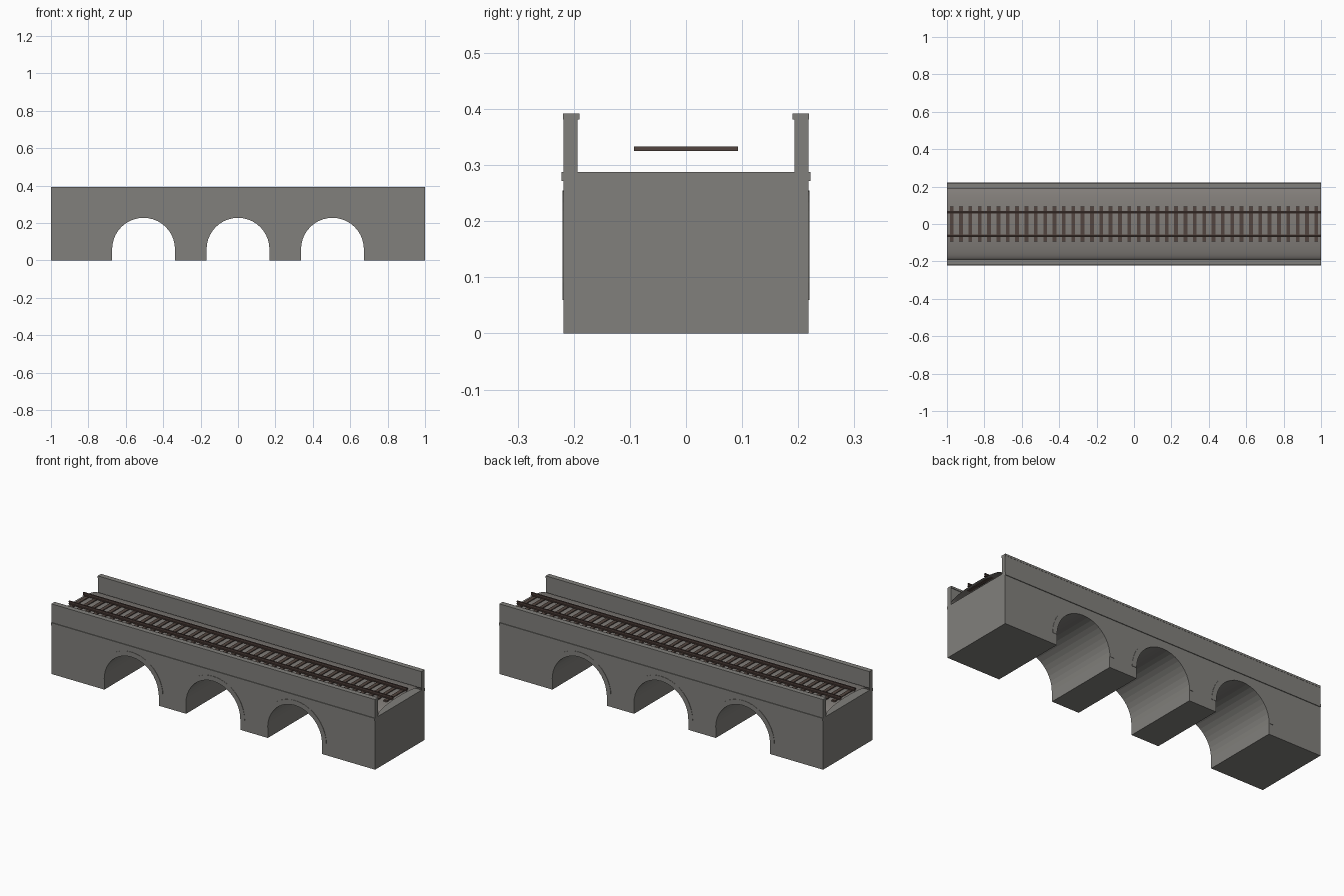
import bpy
import bmesh
from math import pi, cos, sin

if "Cube" in bpy.data.objects:
    bpy.data.objects.remove(bpy.data.objects["Cube"])


def material(name, rgb):
    m = bpy.data.materials.new(name)
    m.use_nodes = True
    m.diffuse_color = (*rgb, 1)
    bsdf = m.node_tree.nodes["Principled BSDF"]
    bsdf.inputs["Base Color"].default_value = (*rgb, 1)
    bsdf.inputs["Roughness"].default_value = 0.9
    return m


STONE = material("grey stone", (0.22, 0.215, 0.2))
GRAVEL = material("gravel", (0.22, 0.205, 0.19))
WOOD = material("dark wood", (0.085, 0.06, 0.05))
STEEL = material("rusty steel", (0.07, 0.045, 0.038))


def finish(name, bm, mat, recalc=True):
    if recalc:
        bmesh.ops.recalc_face_normals(bm, faces=bm.faces)
    mesh = bpy.data.meshes.new(name)
    bm.to_mesh(mesh)
    bm.free()
    mesh.materials.append(mat)
    ob = bpy.data.objects.new(name, mesh)
    bpy.context.collection.objects.link(ob)
    return ob


def box(name, lo, hi, mat):
    bm = bmesh.new()
    bmesh.ops.create_cube(bm, size=1)
    for v in bm.verts:
        v.co = [a + (b - a) * (c + 0.5) for a, b, c in zip(lo, hi, v.co)]
    return finish(name, bm, mat)


def extrude_y(name, outline, y0, y1, mat):
    """Solid from an x-z outline."""
    bm = bmesh.new()
    face = bm.faces.new([bm.verts.new((x, y0, z)) for x, z in outline])
    moved = bmesh.ops.extrude_face_region(bm, geom=[face])["geom"]
    for v in moved:
        if isinstance(v, bmesh.types.BMVert):
            v.co.y = y1
    bm.faces.ensure_lookup_table()
    if not face.is_valid or len(bm.faces) < len(outline) + 2:
        bm.faces.new([v for v in bm.verts if v.co.y == y0][:len(outline)])
    return finish(name, bm, mat)


def sweep_x(name, profile, mat, closed=False):
    """Open-ended strip of a y-z profile along the whole bridge."""
    bm = bmesh.new()
    rows = [[bm.verts.new((x, y, z)) for y, z in profile] for x in (-1, 1)]
    n = len(profile)
    for i in range(n if closed else n - 1):
        j = (i + 1) % n
        bm.faces.new((rows[0][i], rows[1][i], rows[1][j], rows[0][j]))
    return finish(name, bm, mat, recalc=closed)


SIDE, DECK = 0.218, 0.288
SPRING, RADIUS, STEPS = 0.06, 0.168, 20
CENTRES = (-0.505, 0, 0.505)


def arc(cx, r):
    return [(cx - r * cos(pi * i / STEPS), SPRING + r * sin(pi * i / STEPS))
            for i in range(STEPS + 1)]


# Arched body
outline = [(-1, DECK), (-1, 0)]
for cx in CENTRES:
    outline += [(cx - RADIUS, 0), *arc(cx, RADIUS), (cx + RADIUS, 0)]
outline += [(1, 0), (1, DECK)]
extrude_y("arched_body", outline, -SIDE, SIDE, STONE)

# Side walls, copings, string courses and arch rings
for s, label in ((-1, "front"), (1, "back")):
    def band(part, inner, outer, z0, z1):
        y0, y1 = sorted((s * inner, s * outer))
        box(f"{label}_{part}", (-1, y0, z0), (1, y1, z1), STONE)

    band("parapet", 0.193, SIDE, DECK, 0.381)
    band("coping", 0.19, 0.219, 0.381, 0.392)
    band("string_course", 0.21, 0.222, 0.272, DECK)
    for k, cx in enumerate(CENTRES):
        ring = arc(cx, 0.195) + arc(cx, RADIUS)[::-1]
        extrude_y(f"{label}_arch_ring_{k + 1}", ring, s * 0.217, s * 0.22, STONE)

# Rounded gravel bed, an open shell
bed = [(0.193 * cos(pi * i / 24), DECK + 0.041 * sin(pi * i / 24) ** 0.8)
       for i in range(25)]
shell = sweep_x("gravel_bed", bed, GRAVEL)
for p in shell.data.polygons:
    p.use_smooth = True
if shell.data.polygons[12].normal.z < 0:
    shell.data.flip_normals()

# Sleepers
for i in range(40):
    x = -0.975 + 0.05 * i
    box(f"sleeper_{i + 1}", (x - 0.01, -0.093, 0.325), (x + 0.01, 0.093, 0.333), WOOD)

# Rails with foot, web and head, open at the ends
half = [(0.006, 0.333), (0.006, 0.335), (0.002, 0.337),
        (0.002, 0.344), (0.004, 0.345), (0.004, 0.35)]
for s, label in ((-1, "front"), (1, "back")):
    profile = half + [(-y, z) for y, z in reversed(half)]
    sweep_x(f"{label}_rail", [(y + s * 0.063, z) for y, z in profile], STEEL, True)
